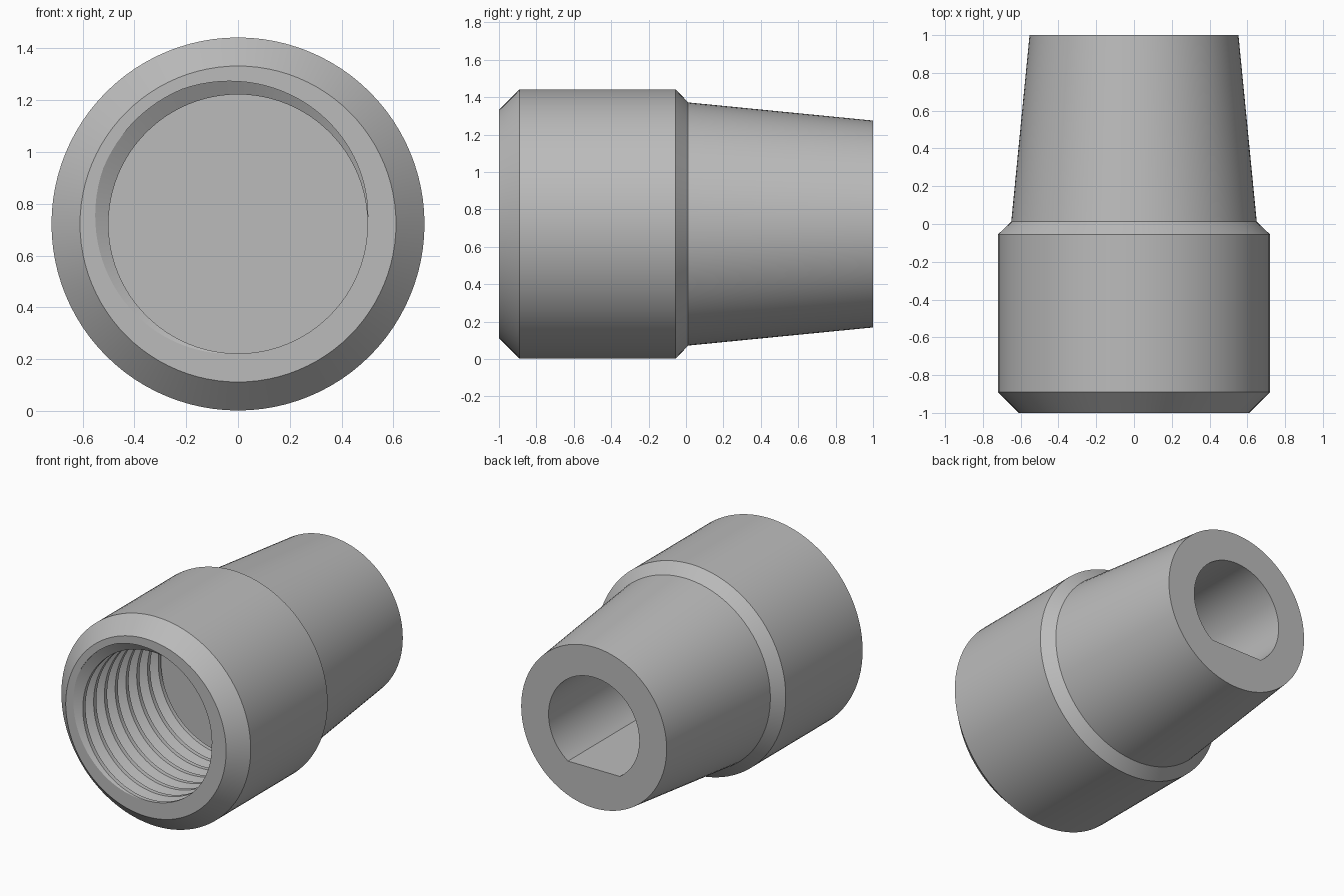
import bpy, bmesh
from math import asin, cos, pi, sin, tau

cube = bpy.data.objects.get("Cube")
if cube:
    bpy.data.objects.remove(cube, do_unlink=True)

SIDES = 96
AXIS_Z = 0.722
FRONT, BACK = -1.0, 1.0
THREAD_END, BORE_END = -0.1, 0.1
PITCH, MINOR, MAJOR = 0.117, 0.5, 0.563

bm = bmesh.new()


def skin(rows, closed):
    """Join rows of points with quads; closed rows wrap around."""
    rows = [[bm.verts.new(p) for p in row] for row in rows]
    for a, b in zip(rows, rows[1:]):
        n = len(a)
        for i in range(n if closed else n - 1):
            j = (i + 1) % n
            bm.faces.new((a[i], a[j], b[j], b[i]))


def cap(y):
    """Fill between the open edges lying in the plane at y."""
    edges = [e for e in bm.edges if e.is_boundary
             and all(abs(v.co.y - y) < 1e-4 for v in e.verts)]
    bmesh.ops.triangle_fill(bm, edges=edges, use_beauty=True, normal=(0, 1, 0))


def ring(r, y, angles):
    return [(r * cos(a), y, r * sin(a)) for a in angles]


# Threaded socket: helical profile lines, trimmed at the front and the floor
profile = [(0, MINOR), (0.3125, MAJOR), (0.4375, MAJOR), (0.75, MINOR)]
lines = [(turn + c, r) for turn in range(-1, 10) for c, r in profile]
rows = []
for i in range(SIDES + 1):
    t = i / SIDES
    rows.append([(r * cos(tau * t), FRONT + PITCH * (c - t), r * sin(tau * t))
                 for c, r in lines])
skin(rows, False)
bmesh.ops.remove_doubles(bm, verts=bm.verts[:], dist=1e-5)
for y, side in ((FRONT, -1), (THREAD_END, 1)):
    bmesh.ops.bisect_plane(bm, geom=bm.verts[:] + bm.edges[:] + bm.faces[:],
                           dist=1e-6, plane_co=(0, y, 0),
                           plane_no=(0, side, 0), clear_outer=True)
bmesh.ops.remove_doubles(bm, verts=bm.verts[:], dist=1e-5)

# Outer body: chamfered collar and tapered shank
circle = [tau * i / SIDES for i in range(SIDES)]
outline = [(0.61, FRONT), (0.72, -0.89), (0.72, -0.055), (0.65, 0.012), (0.553, BACK)]
skin([ring(r, y, circle) for r, y in outline], True)

# Blind D-shaped bore in the back, flat at the bottom
BORE, FLAT = 0.345, 0.283
start = -asin(FLAT / BORE)
arc = [start + (pi - 2 * start) * i / 72 for i in range(73)]
skin([ring(BORE, y, arc) for y in (BORE_END, BACK)], True)

# End faces and hole floors
for y in (FRONT, THREAD_END, BORE_END, BACK):
    cap(y)

bmesh.ops.recalc_face_normals(bm, faces=bm.faces[:])
bmesh.ops.translate(bm, verts=bm.verts[:], vec=(0, 0, AXIS_Z))
mesh = bpy.data.meshes.new("threaded_adapter")
bm.to_mesh(mesh)
bm.free()
body = bpy.data.objects.new("threaded_adapter", mesh)
bpy.context.collection.objects.link(body)

# Plain grey metal
grey = bpy.data.materials.new("plain_grey")
grey.use_nodes = True
color = (0.5, 0.5, 0.5, 1)
grey.diffuse_color = color
grey.node_tree.nodes["Principled BSDF"].inputs["Base Color"].default_value = color
mesh.materials.append(grey)

bpy.ops.object.select_all(action="DESELECT")
body.select_set(True)
bpy.context.view_layer.objects.active = body
bpy.ops.object.shade_smooth_by_angle(angle=pi / 6)
